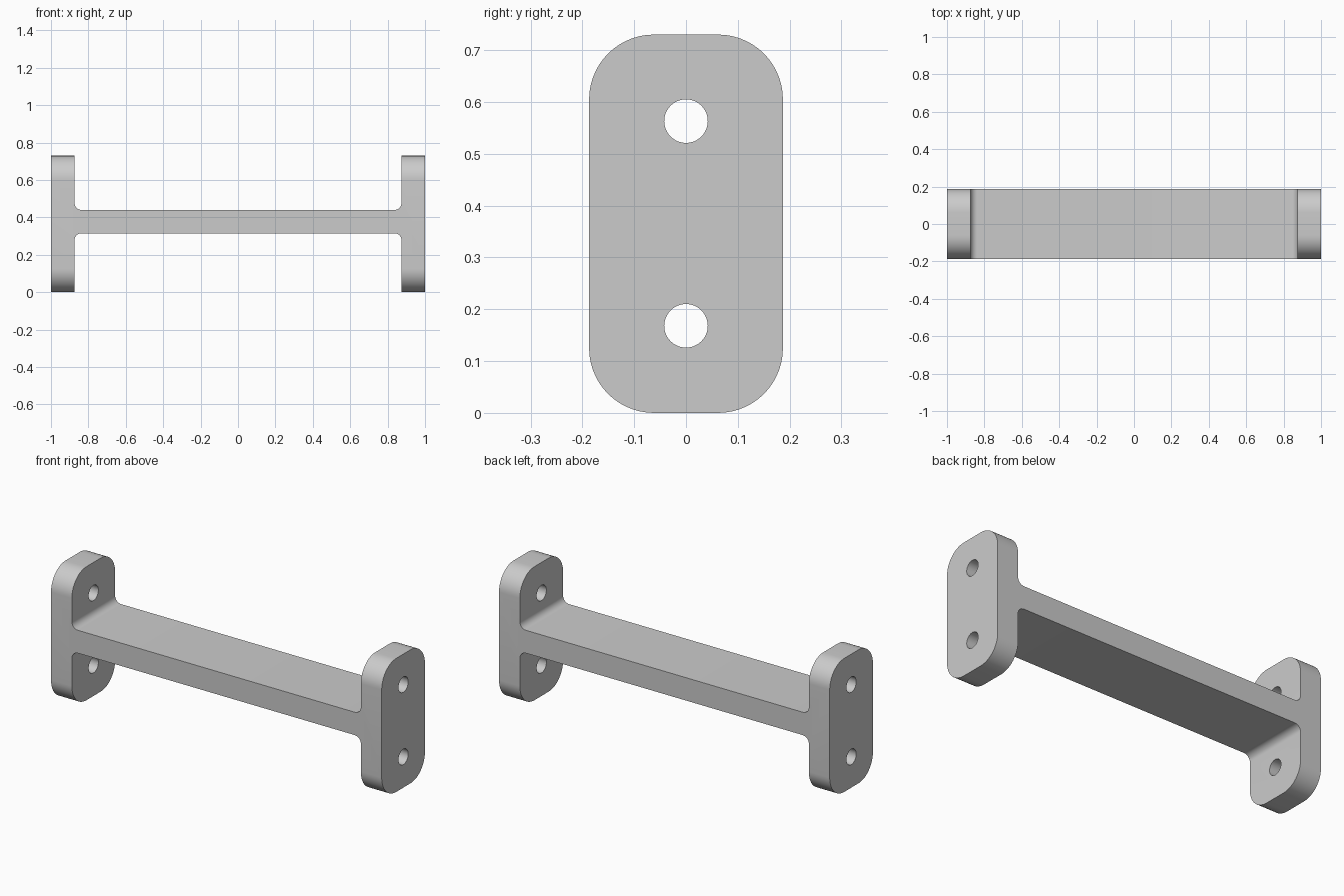
import bpy
import bmesh
import math
from mathutils import Matrix

cube = bpy.data.objects.get("Cube")
if cube:
    bpy.data.objects.remove(cube, do_unlink=True)

HEIGHT, HALF_DEPTH = 0.73, 0.187
OUTER, INNER = 1.0, 0.874            # end plate faces along x
BAR_LOW, BAR_HIGH = 0.315, 0.44
CORNER, FILLET = 0.125, 0.037
HOLE_RADIUS, HOLE_HEIGHTS = 0.042, (0.168, 0.563)

grey = bpy.data.materials.new("light grey")
grey.use_nodes = True
colour = (0.6, 0.6, 0.6, 1)
grey.diffuse_color = colour
grey.node_tree.nodes["Principled BSDF"].inputs["Base Color"].default_value = colour


def new_object(name, bm):
    bmesh.ops.recalc_face_normals(bm, faces=bm.faces)
    mesh = bpy.data.meshes.new(name)
    bm.to_mesh(mesh)
    bm.free()
    mesh.materials.append(grey)
    obj = bpy.data.objects.new(name, mesh)
    bpy.context.collection.objects.link(obj)
    return obj


# H-shaped bracket: bar between two end plates, extruded front to back
right_half = [(INNER, BAR_LOW), (INNER, 0), (OUTER, 0),
              (OUTER, HEIGHT), (INNER, HEIGHT), (INNER, BAR_HIGH)]
profile = right_half + [(-x, z) for x, z in reversed(right_half)]
bm = bmesh.new()
face = bm.faces.new([bm.verts.new((x, -HALF_DEPTH, z)) for x, z in profile])
sweep = bmesh.ops.extrude_face_region(bm, geom=[face])
bmesh.ops.translate(bm, vec=(0, 2 * HALF_DEPTH, 0),
                    verts=[v for v in sweep["geom"] if isinstance(v, bmesh.types.BMVert)])
bmesh.ops.recalc_face_normals(bm, faces=bm.faces)


def round_edges(test, radius, segments):
    edges = [e for e in bm.edges if test(*(v.co for v in e.verts))]
    bmesh.ops.bevel(bm, geom=edges, offset=radius, segments=segments,
                    profile=0.5, affect='EDGES')


def is_inner_joint(a, b):
    return abs(a.y - b.y) > HALF_DEPTH and 0.1 < a.z < HEIGHT - 0.1 and abs(a.x) < 0.9


def is_plate_corner(a, b):
    return abs(a.x - b.x) > 0.1 and abs(a.z - b.z) < 0.001 and (a.z < 0.01 or a.z > HEIGHT - 0.01)


round_edges(is_inner_joint, FILLET, 8)
round_edges(is_plate_corner, CORNER, 14)
bracket = new_object("bracket", bm)

# Bolt holes through both end plates
bm = bmesh.new()
for side in (-1, 1):
    for z in HOLE_HEIGHTS:
        place = Matrix.Translation((side * (OUTER + INNER) / 2, 0, z))
        bmesh.ops.create_cone(bm, cap_ends=True, segments=48, radius1=HOLE_RADIUS,
                              radius2=HOLE_RADIUS, depth=0.2,
                              matrix=place @ Matrix.Rotation(math.pi / 2, 4, 'Y'))
cutter = new_object("hole_cutter", bm)
cutter.hide_render = True

cut = bracket.modifiers.new("bolt holes", 'BOOLEAN')
cut.operation = 'DIFFERENCE'
cut.solver = 'EXACT'
cut.object = cutter
bpy.ops.object.select_all(action='DESELECT')
bracket.select_set(True)
bpy.context.view_layer.objects.active = bracket
bpy.ops.object.modifier_apply(modifier=cut.name)
bpy.data.objects.remove(cutter, do_unlink=True)
bpy.ops.object.shade_smooth_by_angle(angle=math.radians(30))
